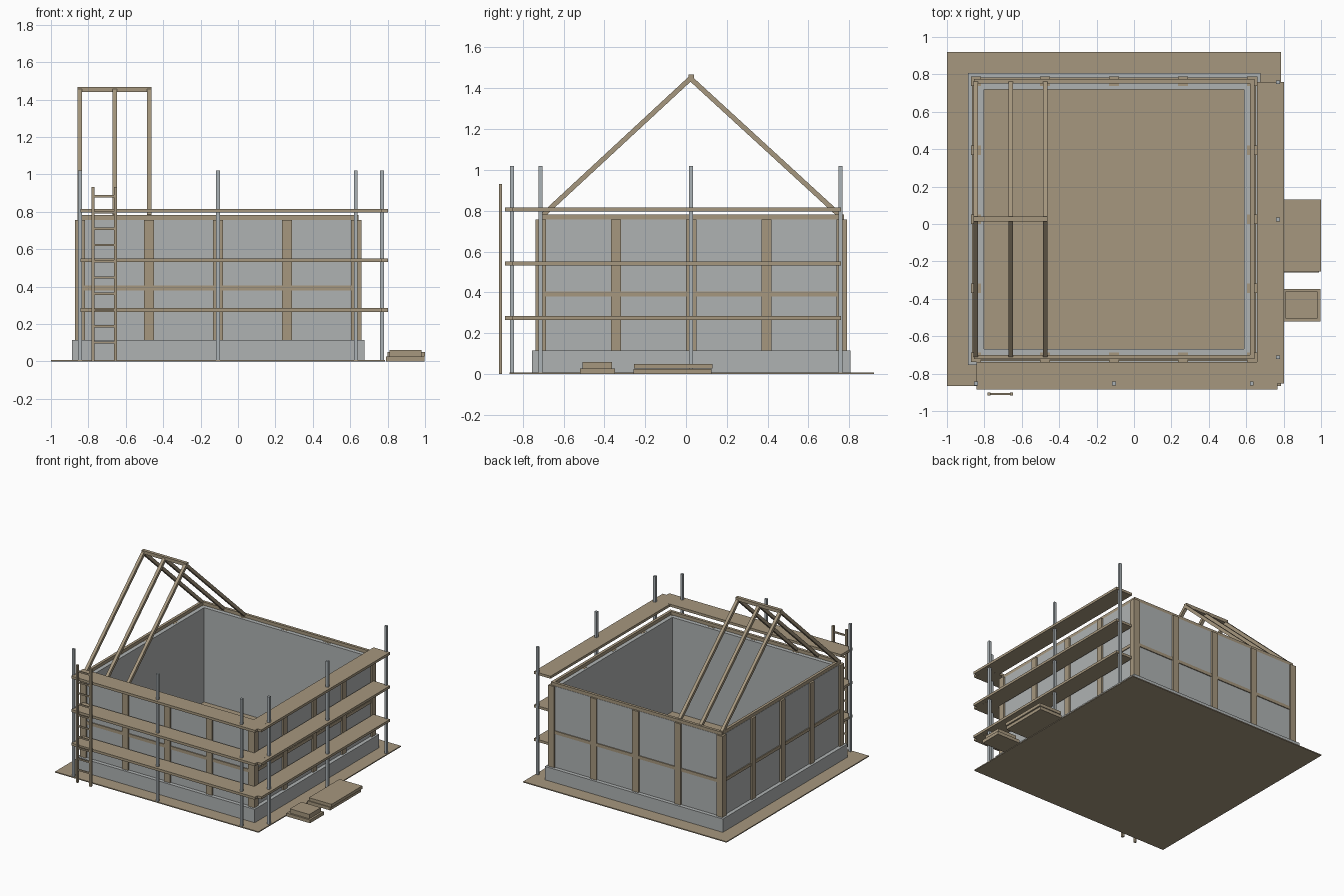
import bpy, bmesh

old = bpy.data.objects.get("Cube")
if old:
    bpy.data.objects.remove(old, do_unlink=True)


def make_material(name, rgb):
    mat = bpy.data.materials.new(name)
    mat.use_nodes = True
    mat.diffuse_color = (*rgb, 1)
    mat.node_tree.nodes["Principled BSDF"].inputs["Base Color"].default_value = (*rgb, 1)
    return mat


WOOD = make_material("wood", (0.38, 0.31, 0.21))
CONCRETE = make_material("concrete", (0.43, 0.45, 0.45))
STEEL = make_material("steel", (0.41, 0.45, 0.47))


def add_box(bm, x, y, z, rise=0):
    """Box from (min, max) ranges; rise shears the top-to-bottom height along y."""
    verts = bmesh.ops.create_cube(bm, size=1)["verts"]
    for v in verts:
        t = v.co.y + 0.5
        v.co.x = x[0] + (v.co.x + 0.5) * (x[1] - x[0])
        v.co.y = y[0] + t * (y[1] - y[0])
        v.co.z = z[0] + (v.co.z + 0.5) * (z[1] - z[0]) + rise * t


def build(name, mat, boxes):
    bm = bmesh.new()
    for b in boxes:
        add_box(bm, *b)
    mesh = bpy.data.meshes.new(name)
    bm.to_mesh(mesh)
    bm.free()
    mesh.materials.append(mat)
    obj = bpy.data.objects.new(name, mesh)
    bpy.context.collection.objects.link(obj)
    return obj


def around(c, half):
    return (c - half, c + half)


def ring(outer, inner, z):
    """Four boxes forming a rectangular frame; ranges are (x0, x1, y0, y1)."""
    a, b, c, d = outer
    e, f, g, h = inner
    return [((a, b), (c, g), z), ((a, b), (h, d), z),
            ((a, e), (g, h), z), ((f, b), (g, h), z)]


# Post centre lines shared by the whole frame
LEFT, RIGHT, FRONT, BACK = -0.845, 0.632, -0.712, 0.763
xs = [LEFT + (RIGHT - LEFT) * i / 4 for i in range(5)]
ys = [FRONT + (BACK - FRONT) * i / 4 for i in range(5)]


def offset(d):
    return (LEFT - d, RIGHT + d, FRONT - d, BACK + d)


# Ground, foundation and walls
build("ground_board", WOOD, [((-1, 0.785), (-0.865, 0.92), (0, 0.008))])
inside = offset(-0.043)
build("foundation", CONCRETE, ring(offset(0.043), inside, (0.001, 0.114)))
build("walls", CONCRETE, ring(offset(0.013), inside, (0.114, 0.756)))

# Timber frame
post_z = (0.114, 0.757)
posts = [(around(x, 0.027), around(y, 0.025), post_z) for x in xs for y in (FRONT, BACK)]
posts += [(around(x, 0.027), around(y, 0.025), post_z) for x in (LEFT, RIGHT) for y in ys[1:-1]]
build("wall_posts", WOOD, posts)
build("middle_rails", WOOD, ring(offset(0.02), offset(-0.02), (0.38, 0.405)))
build("top_plate", WOOD, ring(offset(0.011), offset(-0.011), (0.756, 0.782)))

# Roof rafters and ridge
RIDGE_Y, RISE = 0.022, 0.68
rafters = []
for x in (LEFT, -0.66, -0.475):
    side = around(x, 0.012)
    rafters.append((side, (FRONT, RIDGE_Y), (0.752, 0.785), RISE))
    rafters.append((side, (RIDGE_Y, BACK), (0.752 + RISE, 0.785 + RISE), -RISE))
build("rafters", WOOD, rafters)
build("ridge_beam", WOOD, [((-0.857, -0.463), around(0.026, 0.013), (1.442, 1.468))])

# Scaffold poles and decks along the front and right-hand sides
pole_spots = [(x, -0.853) for x in (LEFT, -0.107, 0.63)]
pole_spots += [(0.77, y) for y in (FRONT, 0.024, 0.758)]
build("scaffold_poles", STEEL,
      [(around(x, 0.01), around(y, 0.01), (0, 1.02)) for x, y in pole_spots])
for i, z in enumerate((0.275, 0.541, 0.806), 1):
    build(f"scaffold_deck_{i}", WOOD, [
        ((-0.843, 0.768), (-0.886, -0.738), around(z, 0.01)),
        ((0.657, 0.802), (-0.853, 0.76), around(z, 0.0098))])

# Ladder
depth = (-0.917, -0.901)
ladder = [(around(x, 0.008), depth, (0, 0.932)) for x in (-0.774, -0.656)]
ladder += [((-0.774, -0.656), (-0.914, -0.904), around(0.102 + 0.0868 * i, 0.006))
           for i in range(10)]
build("ladder", WOOD, ladder)

# Stacked boards beside the house
build("long_board_stack", WOOD, [
    ((0.79, 0.99), (-0.258, 0.126), (0, 0.024)),
    ((0.8, 1.0), (-0.255, 0.13), (0.026, 0.05))])
build("short_board_stack", WOOD, [
    ((0.79, 0.996), (-0.52, -0.347), (0, 0.026)),
    ((0.81, 0.98), (-0.506, -0.362), (0.026, 0.06))])
